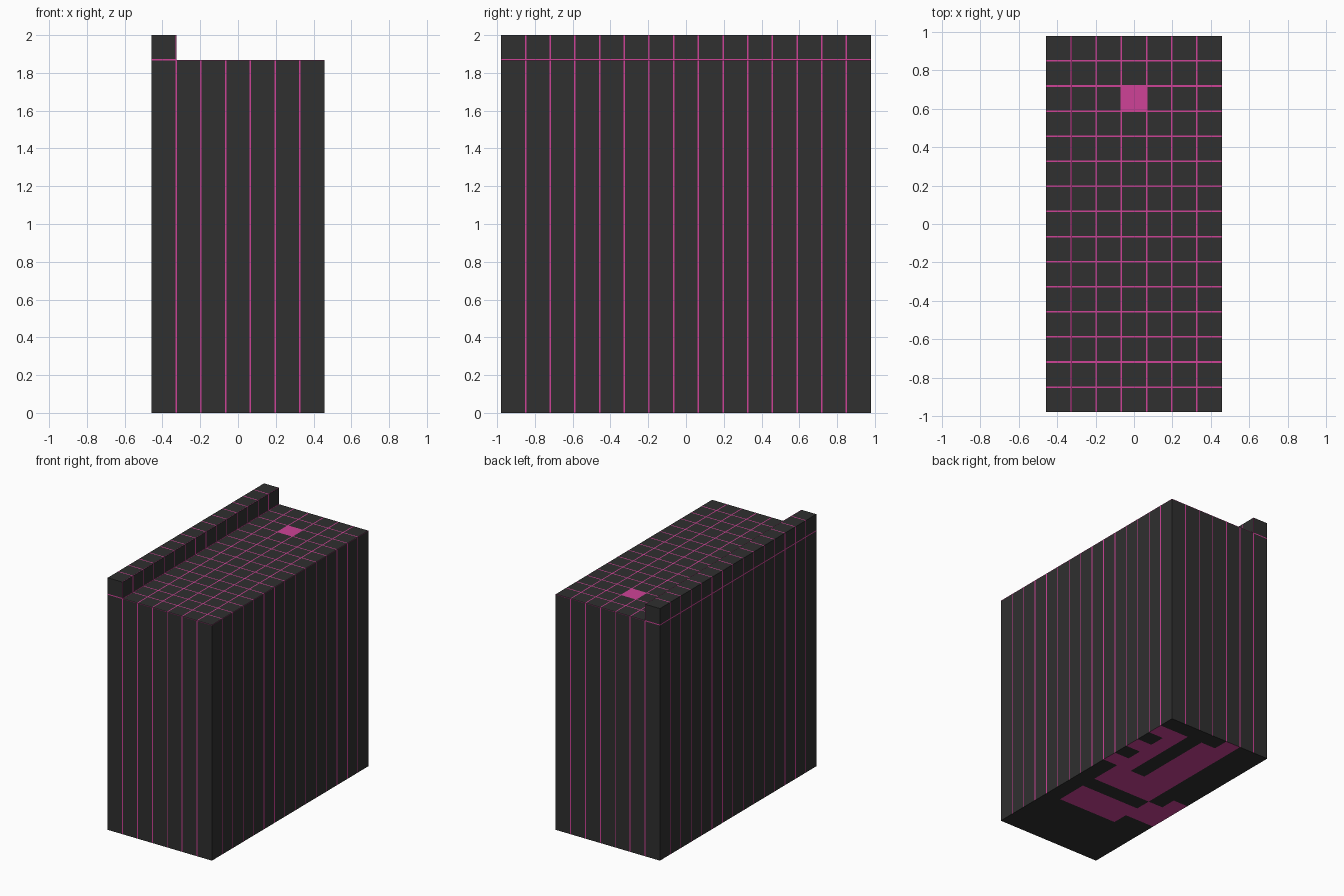
import bpy, bmesh, math

if "Cube" in bpy.data.objects:
    bpy.data.objects.remove(bpy.data.objects["Cube"])

S = 2.0 / 15.3          # cell size
NX, NY = 7, 15
HX, HY = NX * S / 2, NY * S / 2
TOP, DECK = 2.0, 2.0 - S
G = 0.004               # half width of the seam lines

# underside pattern: one row per column of cells from +x to -x, front to back
UNDERSIDE = [".........#.#.#.",
             "....##.#######.",
             "....##.##......",
             "....##.#######.",
             "....##.########",
             ".....##........",
             ".....###......."]


def material(name, rgb):
    m = bpy.data.materials.new(name)
    m.diffuse_color = (*rgb, 1)
    m.use_nodes = True
    m.node_tree.nodes["Principled BSDF"].inputs["Base Color"].default_value = m.diffuse_color
    return m


# body: L-shaped profile (deck plus raised rail) swept along y
bm = bmesh.new()
profile = [(-HX, 0), (HX, 0), (HX, DECK), (-HX + S, DECK), (-HX + S, TOP), (-HX, TOP)]
face = bm.faces.new([bm.verts.new((x, -HY, z)) for x, z in profile])
swept = bmesh.ops.extrude_face_region(bm, geom=[face])
bmesh.ops.translate(bm, vec=(0, 2 * HY, 0),
                    verts=[v for v in swept["geom"] if isinstance(v, bmesh.types.BMVert)])


def cut(axis, at):
    co, no = [0, 0, 0], [0, 0, 0]
    co[axis], no[axis] = at, 1
    bmesh.ops.bisect_plane(bm, geom=bm.verts[:] + bm.edges[:] + bm.faces[:],
                           plane_co=co, plane_no=no, dist=1e-6)


# seam lines between cells
lines = [[-HX + i * S for i in range(1, NX)],
         [-HY + i * S for i in range(1, NY)],
         [DECK]]
for axis, values in enumerate(lines):
    for value in values:
        for d in (-G, 0, G):
            cut(axis, value + d)
bmesh.ops.recalc_face_normals(bm, faces=bm.faces)

# colour rule: seams, one deck tile and the underside pattern are pink
for f in bm.faces:
    c, n = f.calc_center_median(), f.normal
    i, j = math.floor((HX - c.x) / S), math.floor((c.y + HY) / S)
    if n.z < -0.5:
        pink = UNDERSIDE[i][j] == "#"
    else:
        pink = any(abs(n[a]) < 0.5 and any(abs(c[a] - v) < G for v in lines[a])
                   for a in range(3))
        pink = pink or (n.z > 0.5 and i == 3 and j == 12)
    f.material_index = int(pink)

mesh = bpy.data.meshes.new("block_body")
bm.to_mesh(mesh)
bm.free()
mesh.materials.append(material("charcoal", (0.029, 0.029, 0.029)))
mesh.materials.append(material("pink", (0.62, 0.055, 0.31)))
bpy.context.collection.objects.link(bpy.data.objects.new("block_body", mesh))
